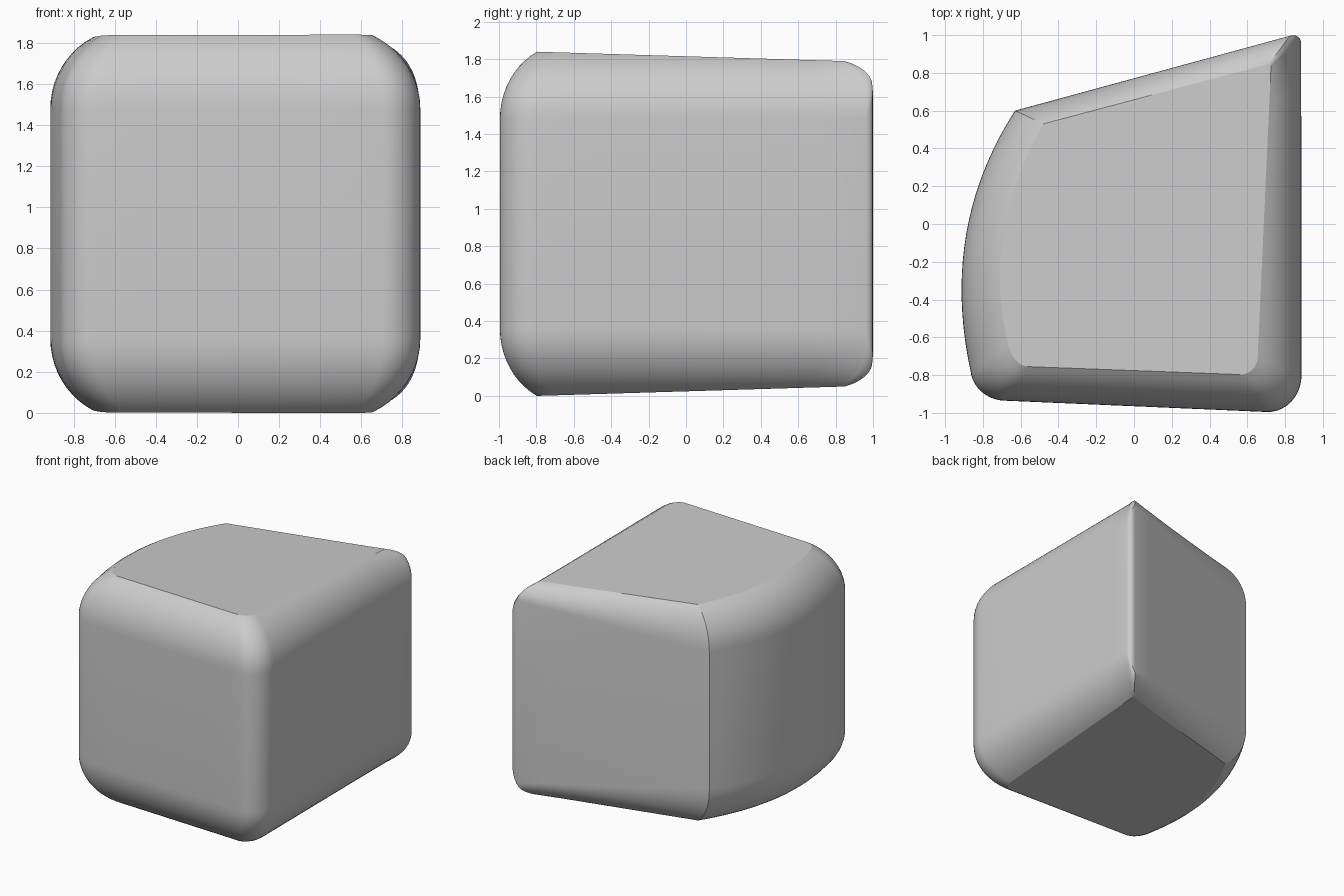
import bpy, bmesh, math

if "Cube" in bpy.data.objects:
    bpy.data.objects.remove(bpy.data.objects["Cube"])

H = 1.84          # full height, mirrored about H / 2
STEPS = 10        # rings in the rounded edge
ARC = math.radians(63)   # the round stops short of tangent, leaving a crease


def curve(pts, t, w):
    """Point on a line (2 points) or a weighted quadratic curve (3 points)."""
    if len(pts) == 2:
        k = (1 - t, t)
    else:
        k = ((1 - t) ** 2, 2 * w * t * (1 - t), t * t)
    s = sum(k)
    return [sum(a * p[i] for a, p in zip(k, pts)) / s for i in (0, 1)]


# outline pieces: wall outline, cap outline, round start height (begin, end), weight, count
pieces = [
    # front
    ([(-.69, -.935), (.70, -.995)], [(-.56, -.755), (.56, -.797)], (1.48, 1.48), 1, 6),
    # front right corner
    ([(.70, -.995), (.887, -1.003), (.887, -.80)],
     [(.56, -.797), (.655, -.80), (.655, -.70)], (1.48, 1.48), .71, 10),
    # right side
    ([(.887, -.80), (.885, .96)], [(.655, -.70), (.725, .83)], (1.48, 1.48), 1, 8),
    # back right corner
    ([(.885, .96), (.88, 1.012), (.825, .996)],
     [(.725, .83), (.73, .852), (.715, .848)], (1.48, 1.66), .8, 6),
    # slanted back
    ([(.825, .996), (-.63, .60)], [(.715, .848), (-.48, .53)], (1.66, 1.48), 1, 8),
    # bowed left side
    ([(-.63, .60), (-1.03, -.02), (-.865, -.78)],
     [(-.48, .53), (-.805, -.05), (-.67, -.62)], (1.48, 1.48), 1, 20),
    # front left corner
    ([(-.865, -.78), (-.85, -.93), (-.69, -.935)],
     [(-.67, -.62), (-.655, -.75), (-.56, -.755)], (1.48, 1.48), .71, 10),
]

path = []
for outer, inner, (z0, z1), w, n in pieces:
    for i in range(n):
        t = i / n
        path.append((curve(outer, t, w), curve(inner, t, w), z0 + (z1 - z0) * t))


def ring(bm, u, bottom):
    h = (1 - math.cos(ARC * u)) / (1 - math.cos(ARC))
    v = math.sin(ARC * u) / math.sin(ARC)
    verts = []
    for (ox, oy), (ix, iy), zs in path:
        top = H - .0305 * (iy + .797)      # cap slopes down toward the back
        z = zs + (top - zs) * v
        verts.append(bm.verts.new((ox + (ix - ox) * h, oy + (iy - oy) * h,
                                   H - z if bottom else z)))
    return verts


# rounded body: bottom round, wall, top round, flat caps
bm = bmesh.new()
rings = [ring(bm, i / STEPS, True) for i in range(STEPS, -1, -1)]
rings += [ring(bm, i / STEPS, False) for i in range(STEPS + 1)]
n = len(path)
for a, b in zip(rings, rings[1:]):
    for i in range(n):
        j = (i + 1) % n
        bm.faces.new((a[i], a[j], b[j], b[i]))
bm.faces.new(rings[0][::-1])
bm.faces.new(rings[-1])
bmesh.ops.recalc_face_normals(bm, faces=bm.faces)
mesh = bpy.data.meshes.new("rounded_body")
bm.to_mesh(mesh)
bm.free()
body = bpy.data.objects.new("rounded_body", mesh)
bpy.context.collection.objects.link(body)
bpy.context.view_layer.objects.active = body
body.select_set(True)
bpy.ops.object.shade_smooth_by_angle(angle=math.radians(20))
